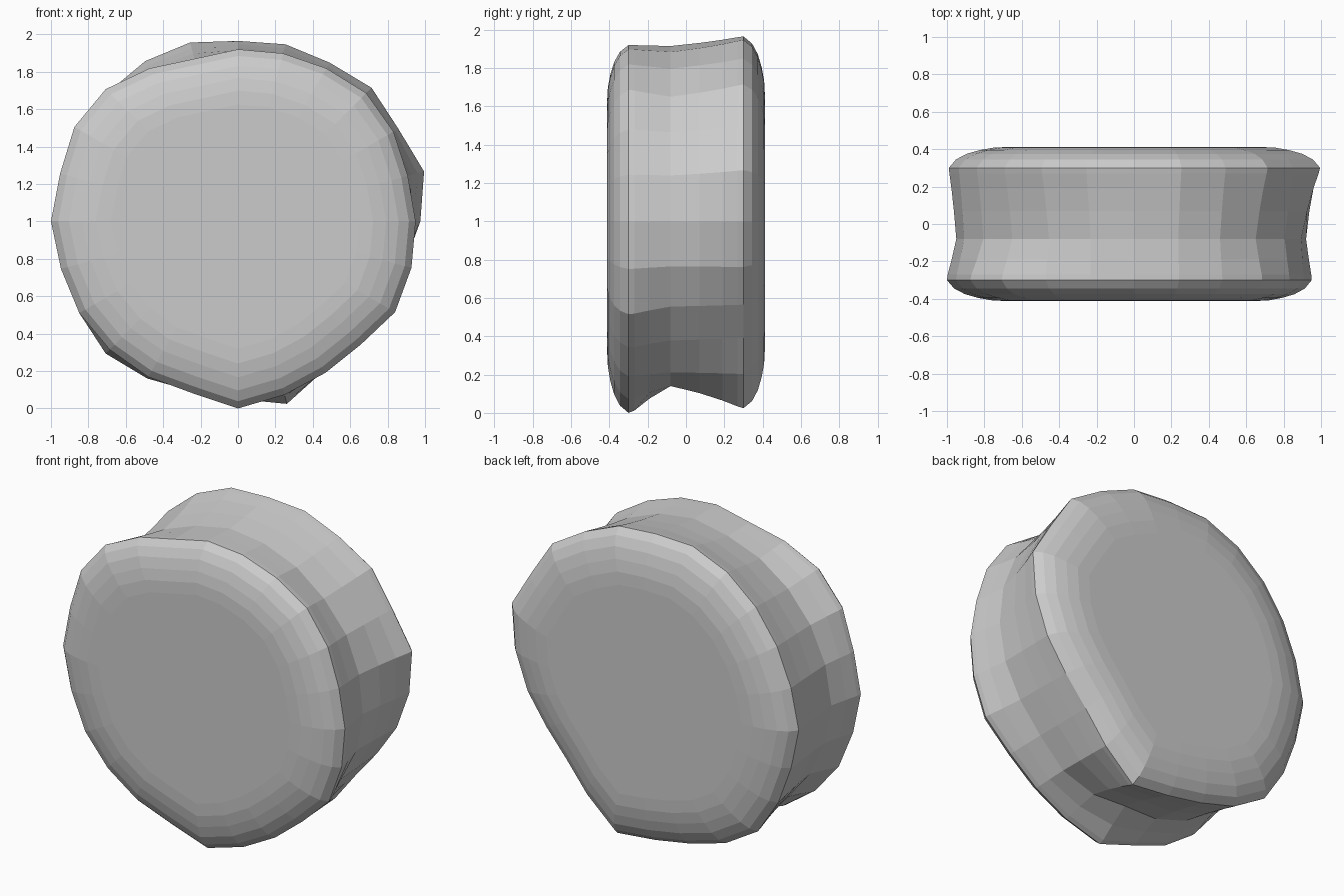
import bpy, bmesh, math

cube = bpy.data.objects.get("Cube")
if cube:
    bpy.data.objects.remove(cube, do_unlink=True)

grey = bpy.data.materials.new("plain grey")
grey.use_nodes = True
grey.diffuse_color = (0.6, 0.6, 0.6, 1)
grey.node_tree.nodes["Principled BSDF"].inputs["Base Color"].default_value = (0.6, 0.6, 0.6, 1)

# Uneven outline radii, every 15 degrees counter-clockwise from +x
FRONT = [.95, .94, .96, .97, .945, .93, .92, .90, .945, 1.0, 1.01, .985,
         1.0, .98, .98, .97, .96, .95, 1.0, .96, .935, .93, .97, .96]
MIDDLE = [.92, .925, .93, .92, .92, .915, .915, .90, .91, .92, .93, .94,
          .95, .94, .93, .92, .90, .88, .85, .89, .91, .88, .89, .91]
BACK = [.975, 1.03, .99, 1.01, .98, .98, .965, .99, .99, .98, .97, .97,
        .99, .97, .98, 1.0, .97, .94, .95, 1.01, .92, .86, .87, .92]
N = len(FRONT)
HUB = 0.68          # hub radius as a share of the rim radius
# Rounded shoulder: (share of the way from hub to rim, distance from centre)
SHOULDER = [(0, .412), (.25, .408), (.48, .395), (.7, .375), (.88, .345), (1, .30)]


def point(i, r, y):
    a = 2 * math.pi * i / N
    return (r * math.cos(a), y, 1 + r * math.sin(a))


def shoulder_rings(outline, side):
    return [[point(i, R * (HUB + (1 - HUB) * t), side * y) for i, R in enumerate(outline)]
            for t, y in SHOULDER]


def tread_ring(rim, t, y):
    return [point(i, p + (q - p) * t, y) for i, (p, q) in enumerate(zip(rim, MIDDLE))]


def finish(bm, name):
    mesh = bpy.data.meshes.new(name)
    bm.to_mesh(mesh)
    bm.free()
    mesh.materials.append(grey)
    obj = bpy.data.objects.new(name, mesh)
    bpy.context.collection.objects.link(obj)


# Tyre: front shoulder, slightly pinched tread, back shoulder
rings = shoulder_rings(FRONT, -1)
rings += [tread_ring(FRONT, .08, -.27), tread_ring(FRONT, .5, -.19), tread_ring(FRONT, 1, -.08),
          tread_ring(BACK, .68, .07), tread_ring(BACK, .35, .19), tread_ring(BACK, .08, .27)]
rings += shoulder_rings(BACK, 1)[::-1]
bm = bmesh.new()
grid = [[bm.verts.new(p) for p in ring] for ring in rings]
for a, b in zip(grid, grid[1:]):
    for i in range(N):
        j = (i + 1) % N
        bm.faces.new((a[i], a[j], b[j], b[i]))
bmesh.ops.recalc_face_normals(bm, faces=bm.faces)
finish(bm, "tyre")

# Flat hub plates, flush with the tyre walls
for name, outline, side in (("front_hub", FRONT, -1), ("back_hub", BACK, 1)):
    bm = bmesh.new()
    rim = [bm.verts.new(point(i, R * HUB, side * .412)) for i, R in enumerate(outline)]
    bm.faces.new(rim if side < 0 else rim[::-1])
    finish(bm, name)
